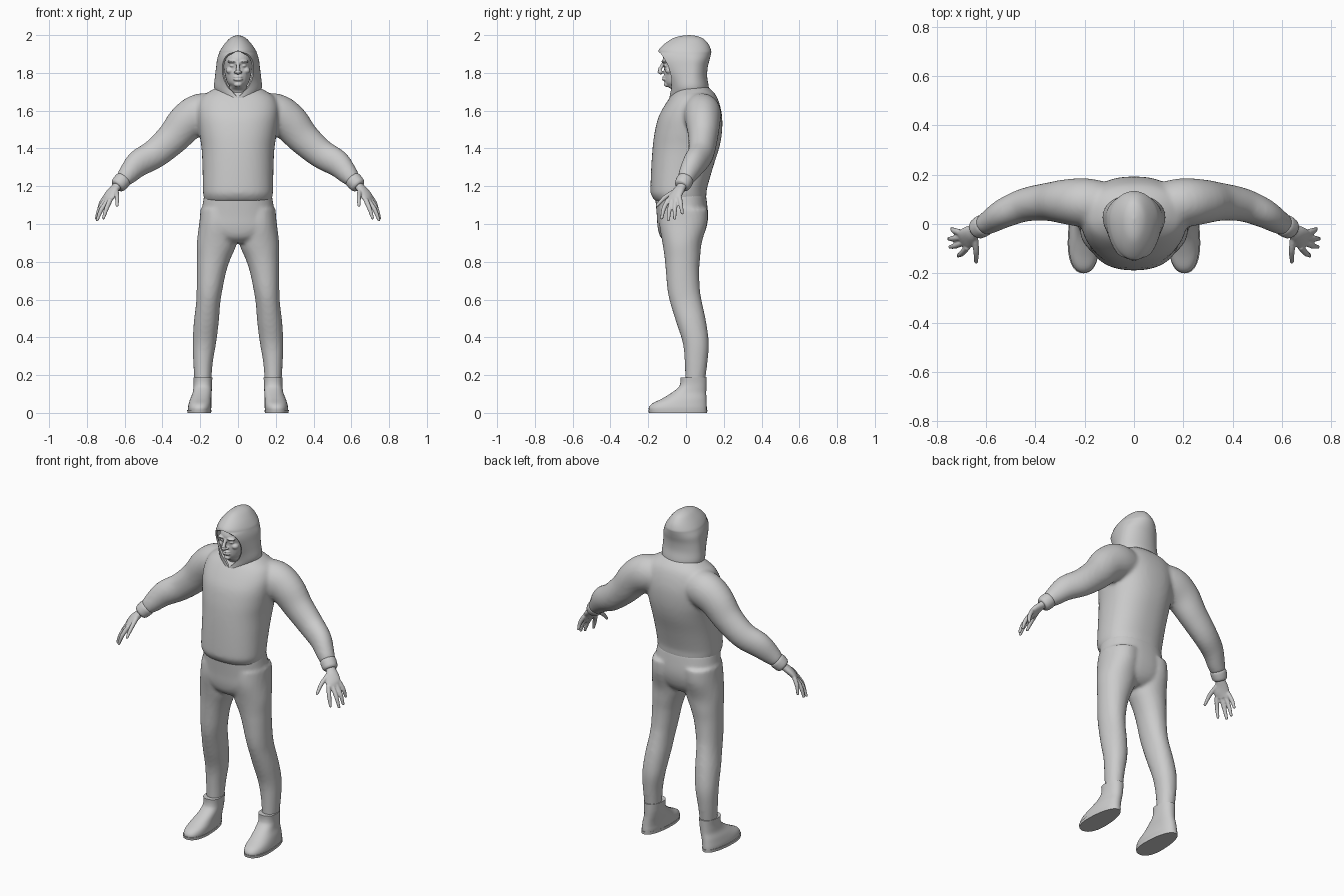
import bpy, bmesh, math
from mathutils import Vector

grey = bpy.data.materials.new("plain_grey")
grey.diffuse_color = (0.6, 0.6, 0.6, 1)


def resample(rows, sub):
    """Catmull-Rom interpolation of rows of numbers."""
    out = []
    for i in range(len(rows) - 1):
        p = [rows[max(i - 1, 0)], rows[i], rows[i + 1], rows[min(i + 2, len(rows) - 1)]]
        for k in range(sub):
            t = k / sub
            out.append([b + 0.5 * t * (c - a + t * (2*a - 5*b + 4*c - d + t * (3*(b - c) + d - a)))
                        for a, b, c, d in zip(*p)])
    return out + [list(rows[-1])]


def skin(bm, rings):
    """Joins closed rings of points and caps both ends."""
    vs = [[bm.verts.new(p) for p in r] for r in rings]
    n = len(vs[0])
    for a, b in zip(vs, vs[1:]):
        for i in range(n):
            bm.faces.new((a[i], a[(i + 1) % n], b[(i + 1) % n], b[i]))
    bm.faces.new(vs[0][::-1])
    bm.faces.new(vs[-1])


def stack(bm, rows, s=1, power=2.3, egg=0.0, n=32, sub=4):
    """Level sections: z, x centre, half width, front y, back y."""
    rings = []
    for z, cx, w, yf, yb in resample(rows, sub):
        ring = []
        for i in range(n):
            a = 2 * math.pi * i / n
            c, d = math.cos(a), math.sin(a)
            u = math.copysign(abs(c) ** (2 / power), c)
            v = math.copysign(abs(d) ** (2 / power), d)
            ring.append((s * (cx + w * u * (1 - egg * v)), (yf + yb) / 2 + (yb - yf) / 2 * v, z))
        rings.append(ring)
    skin(bm, rings)


def tube(bm, rows, s=1, n=20, sub=4):
    """Round sections along a path: x, y, z, level radius, other radius."""
    rows = resample(rows, sub)
    pts = [Vector(r[:3]) for r in rows]
    rings = []
    for i, r in enumerate(rows):
        t = (pts[min(i + 1, len(pts) - 1)] - pts[max(i - 1, 0)]).normalized()
        side = t.cross(Vector((0, 0, 1))).normalized()
        up = side.cross(t)
        ring = []
        for k in range(n):
            a = 2 * math.pi * k / n
            p = pts[i] + side * r[3] * math.cos(a) + up * r[4] * math.sin(a)
            ring.append((s * p.x, p.y, p.z))
        rings.append(ring)
    skin(bm, rings)


def blob(bm, loc, size):
    verts = bmesh.ops.create_uvsphere(bm, u_segments=16, v_segments=10, radius=1)["verts"]
    for v in verts:
        v.co = Vector(loc) + Vector([a * b for a, b in zip(v.co, size)])


def finish(bm, name, voxel=0, smooth=0):
    bmesh.ops.recalc_face_normals(bm, faces=bm.faces)
    me = bpy.data.meshes.new(name)
    bm.to_mesh(me)
    bm.free()
    me.materials.append(grey)
    me.shade_smooth()
    ob = bpy.data.objects.new(name, me)
    bpy.context.collection.objects.link(ob)
    if voxel:
        m = ob.modifiers.new("merge", 'REMESH')
        m.mode, m.voxel_size, m.use_smooth_shade = 'VOXEL', voxel, True
    if smooth:
        m = ob.modifiers.new("soften", 'SMOOTH')
        m.iterations, m.factor = smooth, 0.5
    return ob


# Sweater: torso and both sleeves
bm = bmesh.new()
stack(bm, [(1.12, 0, .176, -.162, .105), (1.155, 0, .184, -.185, .108), (1.19, 0, .186, -.188, .112),
           (1.30, 0, .188, -.184, .143), (1.40, 0, .193, -.177, .175), (1.48, 0, .205, -.167, .190),
           (1.56, 0, .215, -.148, .192), (1.62, 0, .215, -.118, .182), (1.67, 0, .195, -.085, .165),
           (1.70, 0, .155, -.06, .145), (1.73, 0, .10, -.03, .11)], n=48)
for s in (1, -1):
    tube(bm, [(.08, .07, 1.59, .09, .09), (.19, .085, 1.585, .10, .108), (.27, .09, 1.54, .092, .102),
              (.345, .09, 1.455, .078, .088), (.44, .078, 1.372, .068, .078), (.525, .045, 1.322, .06, .072),
              (.58, .012, 1.265, .05, .056), (.612, -.006, 1.23, .042, .042)], s, n=28)
finish(bm, "sweater", .011, 6)

# Sleeve cuffs
for s, side in ((1, "left"), (-1, "right")):
    bm = bmesh.new()
    tube(bm, [(.602, 0, 1.242, .036, .036), (.61, -.005, 1.233, .045, .045), (.632, -.018, 1.208, .043, .043),
              (.640, -.023, 1.199, .036, .036)], s)
    finish(bm, side + "_cuff")

# Trousers: hips and both legs
bm = bmesh.new()
stack(bm, [(1.16, 0, .178, -.165, .105), (1.05, 0, .195, -.155, .117), (.98, 0, .195, -.150, .108),
           (.93, 0, .14, -.135, .085), (.90, 0, .07, -.10, .05)], n=48)
for s in (1, -1):
    stack(bm, [(1.08, .10, .098, -.14, .115), (1.0, .106, .10, -.142, .112), (.90, .112, .106, -.125, .083),
               (.82, .128, .09, -.113, .075), (.75, .14, .078, -.107, .07), (.65, .151, .068, -.098, .074),
               (.58, .158, .064, -.083, .086), (.48, .168, .066, -.052, .107), (.37, .178, .062, -.017, .121),
               (.27, .185, .052, -.007, .114), (.16, .186, .044, -.004, .10)], s, power=2.1)
finish(bm, "trousers", .011, 4)

# Boots with a thin sole edge
for s, side in ((1, "left"), (-1, "right")):
    bm = bmesh.new()
    stack(bm, [(.014, .204, .060, -.197, .110), (.03, .203, .061, -.196, .110), (.05, .201, .059, -.178, .109),
               (.075, .197, .055, -.128, .108), (.105, .190, .050, -.078, .107), (.135, .187, .048, -.040, .108),
               (.16, .186, .048, -.030, .109), (.188, .186, .050, -.030, .110)], s, egg=.12)
    finish(bm, side + "_boot").modifiers.new("edges", 'EDGE_SPLIT')
    bm = bmesh.new()
    stack(bm, [(0, .205, .062, -.197, .112), (.016, .205, .063, -.200, .113)], s, egg=.14, sub=1)
    finish(bm, side + "_sole").modifiers.new("edges", 'EDGE_SPLIT')

# Hood: rows of z, half width, rim y, middle y, back y, half opening
rows = [(1.668, .095, -.088, .03, .11, 0), (1.70, .118, -.082, .03, .12, .030),
        (1.73, .127, -.076, .03, .12, .058), (1.78, .122, -.079, .03, .112, .079),
        (1.83, .116, -.092, .03, .115, .083), (1.87, .111, -.112, .03, .125, .074),
        (1.90, .102, -.132, .02, .132, .050), (1.918, .095, -.146, .015, .133, 0),
        (1.95, .074, -.118, .01, .12, 0), (1.98, .047, -.075, .02, .093, 0),
        (1.994, .024, -.035, .02, .06, 0), (2.0, .002, .015, .02, .022, 0)]
bm = bmesh.new()
grid = []
for z, w, yr, yc, yb, xo in resample(rows, 4):
    xo = max(xo, 0)
    t0 = math.asin(min(xo / w, .95))
    yf = yc - (yc - yr) / math.cos(t0)
    line = []
    for i in range(41):
        t = t0 + (2 * math.pi - 2 * t0) * i / 40
        c = math.cos(t)
        line.append(bm.verts.new((w * math.sin(t), yc - c * (yc - yf if c > 0 else yb - yc), z)))
    grid.append(line)
for a, b in zip(grid, grid[1:]):
    for i in range(40):
        bm.faces.new((a[i], a[i + 1], b[i + 1], b[i]))
bm.faces.new(grid[-1])
bmesh.ops.remove_doubles(bm, verts=bm.verts, dist=.0004)
hood = finish(bm, "hood")
m = hood.modifiers.new("cloth", 'SOLIDIFY')
m.thickness, m.offset = .010, -1
hood.modifiers.new("edges", 'EDGE_SPLIT').split_angle = math.radians(50)

# Head: skull and neck, then nose, brow, cheeks, lips, chin and ears' side
bm = bmesh.new()
stack(bm, [(1.64, 0, .055, -.06, .07), (1.70, 0, .056, -.065, .07), (1.728, 0, .045, -.098, .07),
           (1.75, 0, .058, -.112, .07), (1.79, 0, .069, -.116, .08), (1.83, 0, .074, -.116, .085),
           (1.87, 0, .075, -.124, .09), (1.91, 0, .066, -.105, .085), (1.94, 0, .04, -.06, .06)], power=2.2)
tube(bm, [(0, -.118, 1.858, .009, .007), (0, -.132, 1.83, .010, .009), (0, -.142, 1.808, .013, .011),
          (0, -.128, 1.797, .013, .007)], n=12)
blob(bm, (0, -.112, 1.765), (.026, .016, .008))
blob(bm, (0, -.112, 1.778), (.024, .015, .006))
blob(bm, (0, -.100, 1.738), (.022, .018, .013))
for s in (1, -1):
    blob(bm, (s * .030, -.112, 1.860), (.026, .018, .008))
    blob(bm, (s * .014, -.124, 1.804), (.008, .011, .007))
    blob(bm, (s * .030, -.107, 1.838), (.014, .010, .007))
    blob(bm, (s * .042, -.088, 1.812), (.022, .022, .018))
finish(bm, "head", .004, 2)

# Hands: palm, four fingers and thumb
fingers = [((.675, -.093, 1.130), (.697, -.118, 1.08), (.712, -.128, 1.032)),
           ((.690, -.074, 1.125), (.724, -.088, 1.075), (.745, -.093, 1.022)),
           ((.701, -.054, 1.130), (.733, -.059, 1.08), (.750, -.060, 1.030)),
           ((.706, -.034, 1.140), (.729, -.027, 1.10), (.738, -.020, 1.058)),
           ((.645, -.050, 1.178), (.640, -.110, 1.142), (.640, -.153, 1.098))]
for s, side in ((1, "left"), (-1, "right")):
    bm = bmesh.new()
    tube(bm, [(.622, -.012, 1.222, .026, .022), (.645, -.026, 1.195, .028, .021), (.665, -.042, 1.172, .037, .021),
              (.684, -.060, 1.142, .043, .018), (.695, -.068, 1.122, .038, .013)], s)
    for base, mid, tip in fingers:
        tube(bm, [(*base, .013, .013), (*mid, .012, .012), (*tip, .008, .008)], s, n=12)
        blob(bm, (s * tip[0], tip[1], tip[2]), (.0085, .0085, .0085))
    finish(bm, side + "_hand", .0045, 2)
